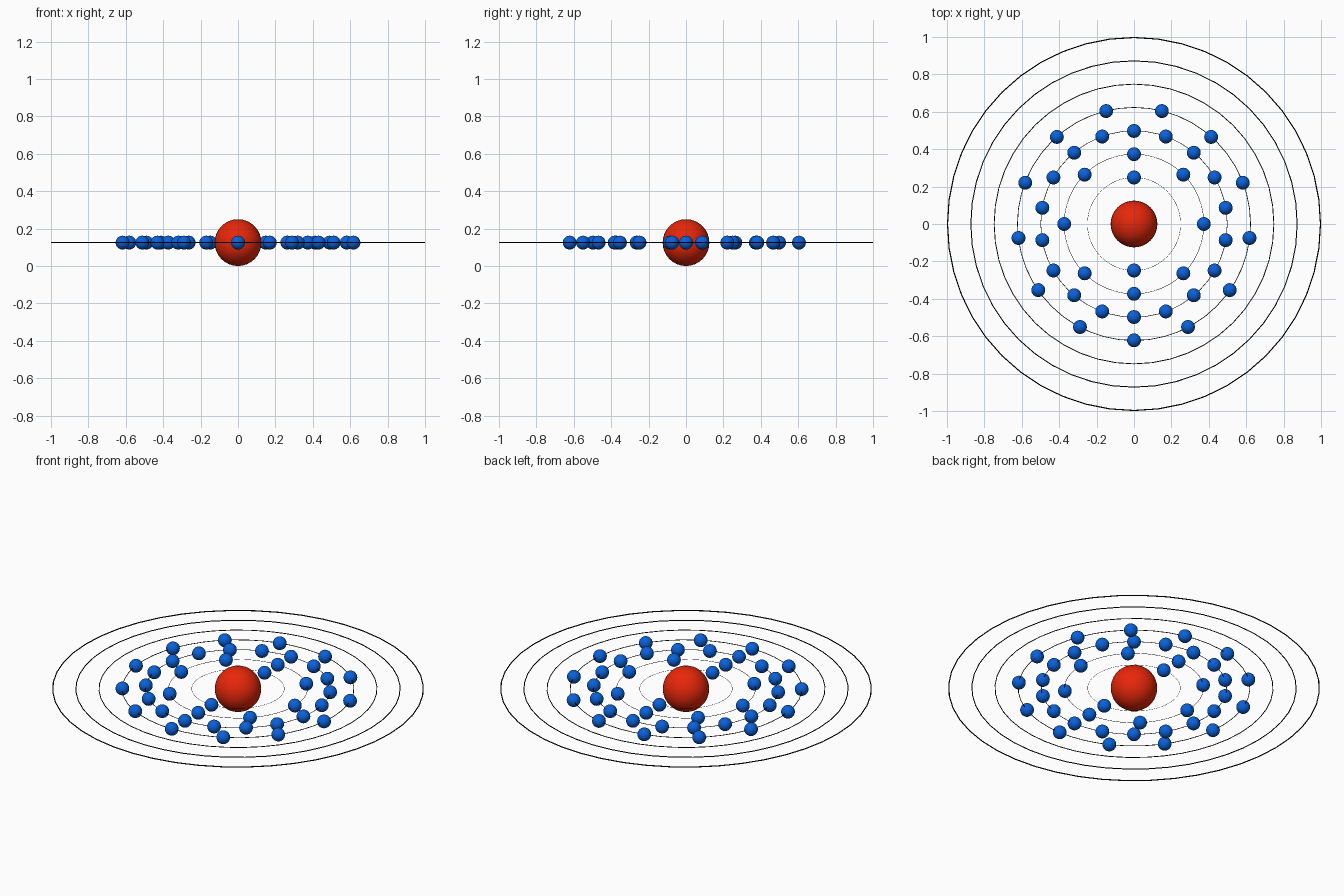
import bpy
from math import cos, sin, pi

if "Cube" in bpy.data.objects:
    bpy.data.objects.remove(bpy.data.objects["Cube"])

Z = 0.125            # height of the orbital plane
STEP = 0.125         # spacing between orbits
SHELLS = [2, 8, 18, 13, 0, 0, 0]   # electrons per orbit


def material(name, rgb):
    mat = bpy.data.materials.new(name)
    mat.diffuse_color = (*rgb, 1)
    mat.use_nodes = True
    mat.node_tree.nodes["Principled BSDF"].inputs["Base Color"].default_value = mat.diffuse_color
    return mat


red = material("nucleus_red", (0.8, 0.02, 0.003))
blue = material("electron_blue", (0.003, 0.12, 0.7))
black = material("orbit_black", (0, 0, 0))


def finish(name, mat):
    ob = bpy.context.object
    ob.name = name
    ob.data.materials.append(mat)
    bpy.ops.object.shade_smooth()
    return ob


# Nucleus
bpy.ops.mesh.primitive_uv_sphere_add(segments=32, ring_count=16, radius=Z, location=(0, 0, Z))
finish("nucleus", red)

# One electron mesh, shared by all electrons
bpy.ops.mesh.primitive_uv_sphere_add(segments=32, ring_count=16, radius=0.037)
first = finish("electron", blue)
electron_mesh = first.data
bpy.data.objects.remove(first)

for i, count in enumerate(SHELLS):
    radius = STEP * (i + 2)
    # Orbit ring: thickness grows with its radius
    bpy.ops.mesh.primitive_torus_add(major_segments=48, minor_segments=12,
                                     major_radius=0.997 * radius, minor_radius=0.003 * radius,
                                     location=(0, 0, Z))
    finish(f"orbit_{i + 1}", black)
    # Electrons evenly spaced, starting at the front
    for k in range(count):
        a = -pi / 2 + 2 * pi * k / count
        ob = bpy.data.objects.new(f"electron_{i + 1}_{k + 1}", electron_mesh)
        ob.location = (0.995 * radius * cos(a), 0.995 * radius * sin(a), Z)
        bpy.context.collection.objects.link(ob)
